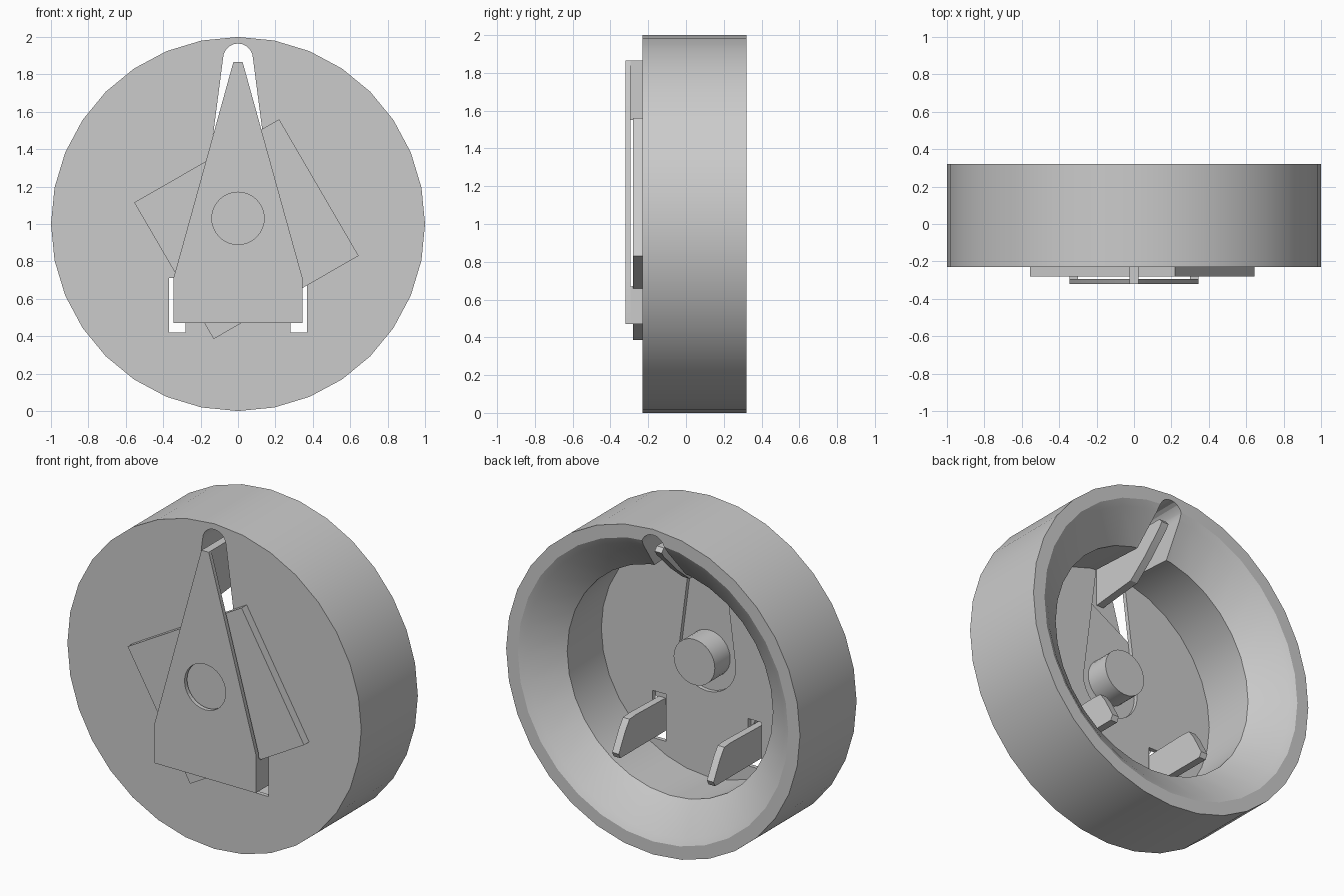
import bpy, bmesh
from math import sin, cos, pi, radians

if "Cube" in bpy.data.objects:
    bpy.data.objects.remove(bpy.data.objects["Cube"])


def finish(name, bm, smooth=True):
    bmesh.ops.recalc_face_normals(bm, faces=bm.faces)
    me = bpy.data.meshes.new(name)
    bm.to_mesh(me)
    bm.free()
    ob = bpy.data.objects.new(name, me)
    bpy.context.collection.objects.link(ob)
    if smooth:
        shade(ob)
    return ob


def shade(ob):
    bpy.ops.object.select_all(action='DESELECT')
    ob.select_set(True)
    bpy.context.view_layer.objects.active = ob
    bpy.ops.object.shade_smooth_by_angle(angle=radians(30))


def prism(name, pts, lo, hi, axis='y', smooth=True):
    """Extrude an outline: (x, z) along y, or (y, z) along x."""
    bm = bmesh.new()
    put = (lambda p, t: (p[0], t, p[1])) if axis == 'y' else (lambda p, t: (t, p[0], p[1]))
    a = [bm.verts.new(put(p, lo)) for p in pts]
    b = [bm.verts.new(put(p, hi)) for p in pts]
    bm.faces.new(a)
    bm.faces.new(b)
    n = len(pts)
    for i in range(n):
        j = (i + 1) % n
        bm.faces.new((a[i], a[j], b[j], b[i]))
    return finish(name, bm, smooth)


def arc(cx, cz, r, a0, a1, n):
    return [(cx + r * cos(radians(a0 + (a1 - a0) * i / n)),
             cz + r * sin(radians(a0 + (a1 - a0) * i / n))) for i in range(n + 1)]


def circle(cz, r, n=32):
    return arc(0, cz, r, 0, 360, n)[:-1]


def lathe(name, profile, cz, n):
    """Revolve (radius, y) points about the y axis; both ends are capped."""
    bm = bmesh.new()
    rings = [[bm.verts.new((r * cos(2 * pi * i / n), y, cz + r * sin(2 * pi * i / n)))
              for i in range(n)] for r, y in profile]
    for a, b in zip(rings, rings[1:]):
        for i in range(n):
            j = (i + 1) % n
            bm.faces.new((a[i], a[j], b[j], b[i]))
    bm.faces.new(rings[0])
    bm.faces.new(rings[-1])
    return finish(name, bm)


def cut(ob, cutter):
    cutter.hide_render = True
    mod = ob.modifiers.new('cut', 'BOOLEAN')
    mod.operation = 'DIFFERENCE'
    mod.solver = 'EXACT'
    mod.object = cutter
    bpy.ops.object.select_all(action='DESELECT')
    bpy.context.view_layer.objects.active = ob
    ob.select_set(True)
    bpy.ops.object.modifier_apply(modifier=mod.name)
    bpy.data.objects.remove(cutter)


# Round cup with thin front wall and funnel-shaped open back
cup = lathe('cup', [(1, -.23), (1, .32), (.92, .32), (.88, .297),
                    (.70, .155), (.72, -.205)], 1, 32)

# Keyhole slot and two tab slots through the front wall
slot = arc(0, 1.885, .08, 0, 180, 10) + arc(0, 1.0, .195, 180, 360, 14)
cut(cup, prism('slot_cutter', slot, -.5, .6, smooth=False))
for s in (-1, 1):
    pts = [(s * .28, .42), (s * .37, .42), (s * .37, .71), (s * .28, .71)]
    cut(cup, prism('tab_slot_cutter', pts, -.4, -.1, smooth=False))
shade(cup)

# Turned square plate and its hub
prism('turned_plate', [(.22, 1.56), (.645, .83), (-.13, .385), (-.555, 1.115)], -.28, -.23)
prism('hub', circle(1.03, .14), -.279, -.08)

# Pointed front plate with a round hole
front = prism('pointed_plate', [(-.345, .47), (.345, .47), (.345, .71), (.025, 1.865),
                                (-.025, 1.865), (-.345, .71)], -.32, -.295)
cut(front, prism('hole_cutter', circle(1.03, .14), -.5, -.2, smooth=False))
shade(front)

# Upper fin and lower tabs bent back through the slots
prism('top_fin', [(-.30, 1.865), (-.30, 1.55), (.0, 1.58), (.12, 1.68), (.25, 1.81),
                  (.27, 1.84), (.25, 1.865)], -.024, .024, 'x')
for s, side in ((-1, 'left'), (1, 'right')):
    prism('tab_' + side, [(-.30, .47), (-.30, .67), (.06, .68), (.12, .675), (.16, .62),
                          (.225, .50), (.21, .47)], s * .30, s * .345, 'x')
